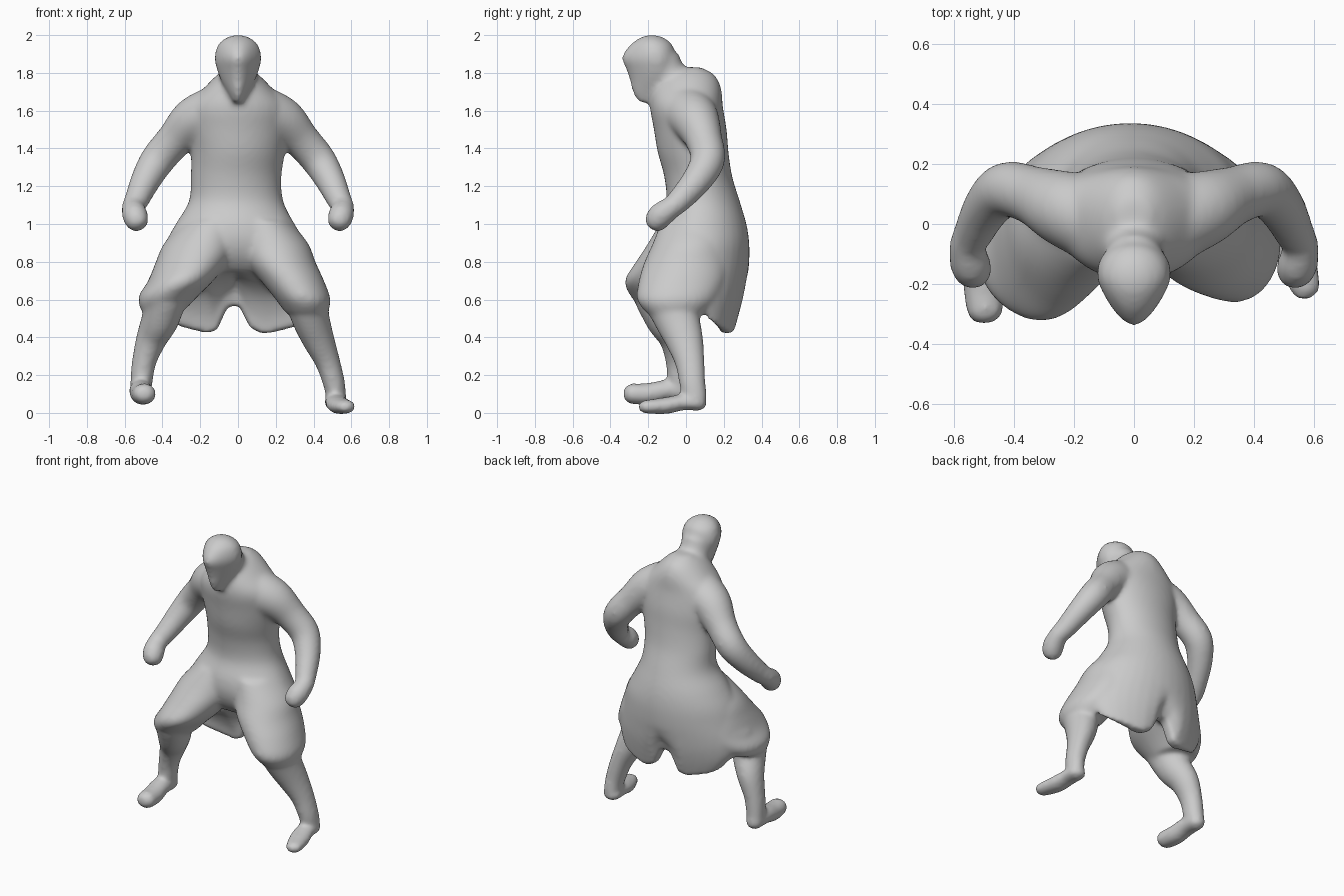
import bpy, bmesh, math
from mathutils import Vector

if "Cube" in bpy.data.objects:
    bpy.data.objects.remove(bpy.data.objects["Cube"])

SIDES = 40
parts = []

grey = bpy.data.materials.new("clay grey")
grey.diffuse_color = (0.6, 0.6, 0.6, 1)
grey.use_nodes = True
grey.node_tree.nodes["Principled BSDF"].inputs["Base Color"].default_value = grey.diffuse_color


def smooth_rows(rows, steps=4):
    """Catmull-Rom interpolation between rows of numbers."""
    out = []
    for i in range(len(rows) - 1):
        p0, p1 = rows[max(i - 1, 0)], rows[i]
        p2, p3 = rows[i + 1], rows[min(i + 2, len(rows) - 1)]
        for s in range(steps):
            t = s / steps
            out.append([0.5 * (2 * b + (c - a) * t + (2 * a - 5 * b + 4 * c - d) * t * t
                               + (3 * b - a - 3 * c + d) * t ** 3)
                        for a, b, c, d in zip(p0, p1, p2, p3)])
    return out + [list(rows[-1])]


def skin(name, rings):
    """Closed skin over a list of point rings."""
    bm = bmesh.new()
    loops = [[bm.verts.new(p) for p in ring] for ring in rings]
    for a, b in zip(loops, loops[1:]):
        for i in range(SIDES):
            j = (i + 1) % SIDES
            bm.faces.new((a[i], a[j], b[j], b[i]))
    bm.faces.new(loops[0][::-1])
    bm.faces.new(loops[-1])
    bmesh.ops.triangulate(bm, faces=[f for f in bm.faces if len(f.verts) > 4])
    bmesh.ops.recalc_face_normals(bm, faces=bm.faces)
    me = bpy.data.meshes.new(name)
    bm.to_mesh(me)
    bm.free()
    ob = bpy.data.objects.new(name, me)
    bpy.context.collection.objects.link(ob)
    parts.append(ob)


def loft(name, rows, shape=None):
    """Level sections: z, left x, right x, side y, front y, back y."""
    rings = []
    for z, x0, x1, ys, yf, yb in smooth_rows(rows):
        ring = []
        for k in range(SIDES):
            a = math.tau * k / SIDES
            s = math.sin(a)
            x = (x0 + x1) / 2 + (x1 - x0) / 2 * math.cos(a)
            y = ys + (s * (yb - ys) if s > 0 else -s * (yf - ys))
            ring.append(shape(x, y, z) if shape else (x, y, z))
        rings.append(ring)
    skin(name, rings)


def tube(name, path, flat=1.0):
    """Round limb along path points x, y, z, radius, with domed ends."""
    pts = smooth_rows(path)
    mids = [Vector(p[:3]) for p in pts]
    rings = []
    side = None
    for i, p in enumerate(pts):
        t = (mids[min(i + 1, len(mids) - 1)] - mids[max(i - 1, 0)]).normalized()
        side = side or Vector((1, 0, 0))
        side = (side - t * side.dot(t)).normalized()
        up = t.cross(side)
        caps = [(0, 1)]
        if i == 0:
            caps = [(-0.6, 0.3), (-0.4, 0.7), (0, 1)]
        elif i == len(pts) - 1:
            caps = [(0, 1), (0.4, 0.75), (0.6, 0.3)]
        for off, k in caps:
            rings.append([mids[i] + t * off * p[3]
                          + side * math.cos(math.tau * n / SIDES) * p[3] * k
                          + up * math.sin(math.tau * n / SIDES) * p[3] * k * flat
                          for n in range(SIDES)])
    skin(name, rings)


def hem(x, y, z):
    """Uneven coat hem: notch at the middle and raised sides."""
    w = min(1, max(0, (0.75 - z) / 0.25))
    z += w * (0.15 * math.exp(-((x + 0.02) / 0.075) ** 4)
              + 0.09 * min(1, max(0, (0.18 - y) / 0.2))
              + 0.05 * min(1, max(0, (abs(x) - 0.15) / 0.25)))
    return x, y, z


def face(x, y, z):
    """Narrow the head towards the face."""
    return x * (1 - 2.2 * max(0, -0.19 - y)), y, z


# Coat: hood hump, chest, waist, then a tail hanging behind the legs
loft("coat", [
    (1.83, -.05, .05, .04, -.01, .08),
    (1.79, -.11, .11, .02, -.12, .15),
    (1.72, -.18, .18, .03, -.175, .185),
    (1.62, -.27, .27, .05, -.19, .195),
    (1.50, -.27, .27, .06, -.17, .215),
    (1.38, -.25, .25, .07, -.15, .225),
    (1.25, -.25, .23, .08, -.115, .245),
    (1.12, -.26, .24, .08, -.105, .285),
    (1.00, -.33, .30, .06, -.145, .32),
    (0.90, -.385, .36, .04, -.15, .335),
    (0.80, -.425, .40, .01, -.11, .335),
    (0.70, -.465, .44, -.02, -.01, .325),
    (0.60, -.48, .46, -.02, .11, .31),
    (0.50, -.45, .44, .03, .17, .285),
    (0.42, -.37, .38, .10, .19, .26)], hem)

# Cloth over the thighs and knees
loft("right_thigh", [
    (1.02, -.28, .02, .05, -.13, .22), (0.90, -.39, .00, .02, -.20, .22),
    (0.80, -.435, -.05, -.02, -.265, .23), (0.70, -.475, -.13, -.06, -.325, .21),
    (0.62, -.525, -.21, -.08, -.295, .15), (0.555, -.52, -.27, -.09, -.24, .08)])
loft("left_thigh", [
    (1.02, -.02, .27, .05, -.13, .22), (0.90, .00, .37, .03, -.175, .22),
    (0.80, .04, .41, .00, -.22, .23), (0.70, .12, .455, -.04, -.25, .21),
    (0.60, .20, .49, -.06, -.26, .16), (0.53, .25, .475, -.06, -.21, .10)])

# Head with pointed chin, neck and the folded hood tip on the upper back
loft("head", [
    (2.0, -.025, .025, -.18, -.21, -.155), (1.982, -.07, .07, -.18, -.25, -.11),
    (1.945, -.108, .108, -.17, -.30, -.07), (1.88, -.124, .124, -.16, -.34, -.055),
    (1.82, -.112, .112, -.15, -.317, -.06), (1.76, -.09, .09, -.15, -.297, -.05),
    (1.70, -.06, .06, -.16, -.285, -.05), (1.64, -.025, .025, -.20, -.25, -.10)], face)
tube("neck", [(0, -.13, 1.86, .10), (0, -.09, 1.78, .10), (0, -.02, 1.70, .13)])
tube("hood_tip", [(0, .06, 1.755, .075), (0, .125, 1.72, .06), (0, .15, 1.64, .045)])

# Arms, mirrored, each ending in a fist
for side, label in ((1, "left"), (-1, "right")):
    tube(label + "_arm", [(side * x, y, z, r) for x, y, z, r in (
        (.04, -.01, 1.60, .15), (.14, .02, 1.58, .142), (.24, .055, 1.54, .125),
        (.335, .095, 1.445, .098), (.425, .115, 1.34, .092), (.487, .06, 1.235, .08),
        (.535, -.03, 1.13, .066), (.555, -.075, 1.09, .06),
        (.545, -.135, 1.045, .068), (.53, -.165, 1.005, .06))])

# Lower legs
tube("right_shin", [
    (-.38, -.15, .62, .11), (-.41, -.10, .50, .10), (-.455, -.05, .40, .083),
    (-.495, -.035, .28, .065), (-.51, -.03, .18, .06), (-.515, -.02, .11, .054)], 1.15)
tube("left_shin", [
    (.36, -.09, .60, .11), (.385, -.05, .50, .10), (.425, -.01, .39, .085),
    (.475, .02, .27, .066), (.51, .035, .15, .058), (.52, .05, .07, .053)], 1.2)

# Feet
tube("right_foot", [
    (-.515, .01, .11, .055), (-.515, -.10, .12, .062),
    (-.505, -.20, .10, .066), (-.495, -.295, .102, .062)], 0.88)
tube("left_foot", [
    (.515, .075, .05, .058), (.52, -.02, .055, .062),
    (.54, -.11, .038, .066), (.575, -.22, .032, .052)], 0.68)

# Fuse the parts into one continuous softened surface
bpy.ops.object.select_all(action='DESELECT')
for ob in parts:
    ob.select_set(True)
bpy.context.view_layer.objects.active = parts[0]
bpy.ops.object.join()
body = bpy.context.view_layer.objects.active
body.name = "robed_figure"
mod = body.modifiers.new("fuse", 'REMESH')
mod.mode = 'VOXEL'
mod.voxel_size = 0.013
mod.use_smooth_shade = True
mod = body.modifiers.new("soften", 'SMOOTH')
mod.factor = 0.5
mod.iterations = 14
bpy.ops.object.convert(target='MESH')
body = bpy.context.view_layer.objects.active
body.data.materials.clear()
body.data.materials.append(grey)
bpy.ops.object.shade_smooth()
